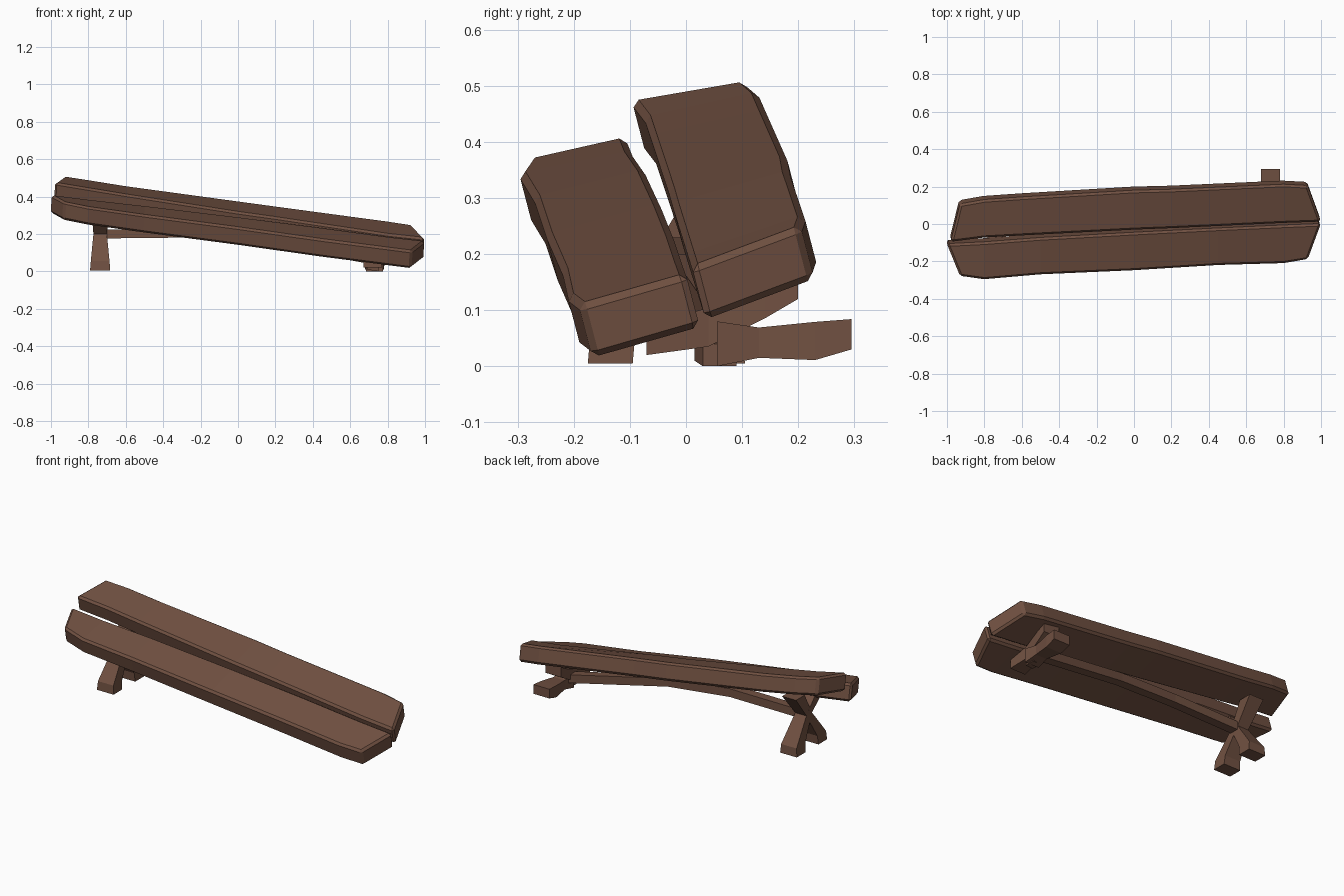
import bpy, bmesh
from mathutils import Vector

wood = bpy.data.materials.new("dark brown wood")
wood.diffuse_color = (0.165, 0.082, 0.054, 1)


def loft(name, rings, bevel=0.0):
    """Closed solid through a row of four-cornered sections."""
    bm = bmesh.new()
    rows = [[bm.verts.new(p) for p in ring] for ring in rings]
    for r, s in zip(rows, rows[1:]):
        for i in range(4):
            j = (i + 1) % 4
            bm.faces.new((r[i], r[j], s[j], s[i]))
    bm.faces.new(rows[0][::-1])
    bm.faces.new(rows[-1])
    bmesh.ops.recalc_face_normals(bm, faces=bm.faces)
    me = bpy.data.meshes.new(name)
    bm.to_mesh(me)
    bm.free()
    me.materials.append(wood)
    ob = bpy.data.objects.new(name, me)
    bpy.context.collection.objects.link(ob)
    if bevel:
        mod = ob.modifiers.new("worn edges", 'BEVEL')
        mod.width = bevel
        mod.segments = 1
        mod.limit_method = 'ANGLE'
        mod.angle_limit = 0.8
    return ob


def plank(name, outer, inner):
    """Plank from its two top edges, thickened along the tilted normal."""
    down = Vector((-0.006, 0.025, -0.096))
    rings = []
    for o, i in zip(outer, inner):
        o, i = Vector(o), Vector(i)
        rings.append((o, i, i + down, o + down))
    return loft(name, rings, 0.012)


def beam(name, stations, a, b):
    """Bar with sections (x, y, z, half size on axis a, half size on axis b)."""
    rings = []
    for x, y, z, ha, hb in stations:
        c, u, v = Vector((x, y, z)), Vector((0, 0, 0)), Vector((0, 0, 0))
        u[a], v[b] = ha, hb
        rings.append((c + u + v, c - u + v, c - u - v, c + u - v))
    return loft(name, rings)


# Two worn seat planks, tilted down to the right
plank("front_plank",
      [(0.93, -0.19, 0.11), (0.8, -0.212, 0.127), (0.45, -0.222, 0.172),
       (0, -0.25, 0.236), (-0.5, -0.272, 0.302), (-0.8, -0.298, 0.345), (-0.93, -0.28, 0.372)],
      [(1.0, 0.0, 0.165), (0.8, -0.008, 0.187), (0.45, -0.024, 0.235),
       (0, -0.047, 0.292), (-0.5, -0.075, 0.352), (-0.8, -0.098, 0.385), (-1.0, -0.108, 0.41)])
plank("back_plank",
      [(0.93, 0.203, 0.25), (0.8, 0.21, 0.27), (0.2, 0.183, 0.35),
       (0, 0.178, 0.377), (-0.6, 0.142, 0.458), (-0.8, 0.128, 0.49), (-0.93, 0.105, 0.51)],
      [(1.0, 0.01, 0.178), (0.8, 0.003, 0.2), (0.2, -0.025, 0.29),
       (0, -0.033, 0.318), (-0.6, -0.064, 0.412), (-0.8, -0.075, 0.445), (-0.98, -0.098, 0.475)])

# Standing crossed legs at the left end
for name, foot, top, z in (("left_leg_front", -0.135, 0.06, 0.335),
                           ("left_leg_back", 0.065, -0.13, 0.31)):
    beam(name, [(-0.737, foot, 0.005, 0.054, 0.04),
                (-0.737, foot * 0.96 - 0.001, 0.055, 0.05, 0.04),
                (-0.737, -0.035, 0.2, 0.036, 0.026),
                (-0.737, top, z, 0.045, 0.04)], 0, 1)

# Collapsed crossed legs at the right end
beam("right_leg_fallen", [(0.73, 0.295, 0.057, 0.052, 0.027),
                          (0.73, 0.23, 0.045, 0.05, 0.034),
                          (0.73, 0.13, 0.042, 0.036, 0.027),
                          (0.73, 0.055, 0.04, 0.045, 0.04)], 0, 2)
beam("right_leg_under", [(0.72, 0.2, 0.15, 0.05, 0.03),
                         (0.72, 0.14, 0.115, 0.046, 0.03),
                         (0.72, 0.04, 0.07, 0.036, 0.035),
                         (0.72, -0.07, 0.045, 0.05, 0.025)], 0, 2)

# Bent stretcher joining both leg pairs
beam("stretcher", [(-0.75, -0.035, 0.2, 0.026, 0.024),
                   (-0.28, -0.03, 0.205, 0.026, 0.024),
                   (0.1, 0.0, 0.175, 0.026, 0.024),
                   (0.73, 0.08, 0.06, 0.026, 0.024)], 1, 2)
# ground contact splinter under the fallen leg
beam("right_leg_corner", [(0.69, 0.045, 0.03, 0.03, 0.02),
                          (0.75, 0.06, 0.02, 0.03, 0.02)], 1, 2)
